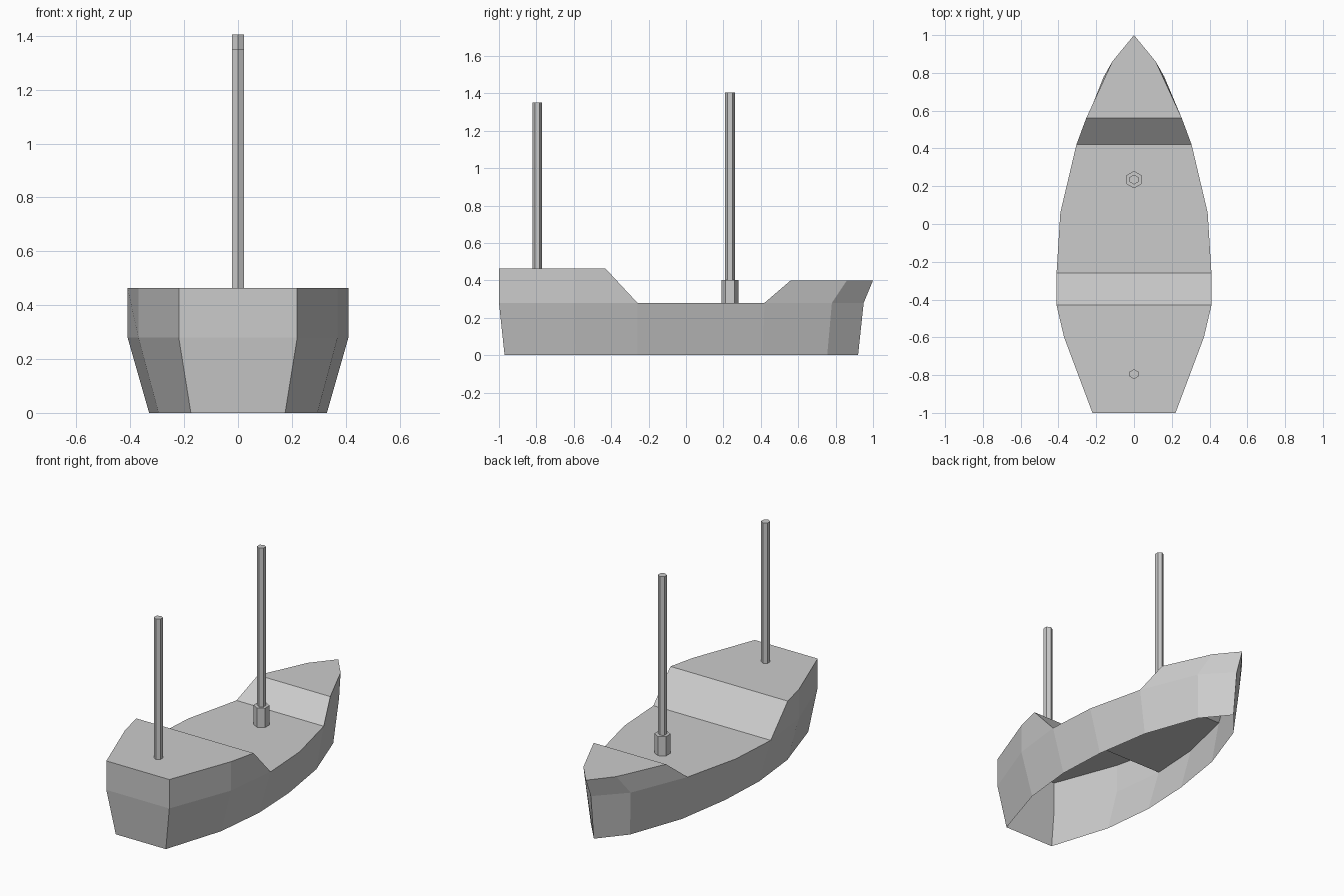
import bpy, bmesh

if "Cube" in bpy.data.objects:
    bpy.data.objects.remove(bpy.data.objects["Cube"])

# Half-breadth outlines (x, y, z), bow to stern
keel = [(0, .92, 0), (.137, .755, 0), (.26, .41, 0), (.315, .06, 0),
        (.33, -.26, 0), (.295, -.59, 0), (.175, -.97, 0)]
rail = [(0, .95, .28), (.16, .78, .28), (.305, .42, .28), (.39, .06, .28),
        (.41, -.26, .28), (.37, -.6, .28), (.22, -1, .28)]
bow_top = [(0, 1, .4), (.115, .86, .4), (.253, .56, .4)]
stern_top = [(.41, -.43, .463), (.37, -.6, .463), (.22, -1, .463)]


def finish(name, bm):
    mesh = bpy.data.meshes.new(name)
    bm.to_mesh(mesh)
    bm.free()
    obj = bpy.data.objects.new(name, mesh)
    bpy.context.collection.objects.link(obj)
    return obj


# Hull: one shell, open underneath, with raised bow and stern decks
bm = bmesh.new()


def face(points):
    bm.faces.new([bm.verts.new(p) for p in points])


def across(points):
    """Face spanning both sides of the centre line."""
    face(points + [(-x, y, z) for x, y, z in reversed(points) if x > 0])


def both_sides(points):
    face(points)
    face([(-x, y, z) for x, y, z in reversed(points)])


# Lower planking
for i in range(len(keel) - 1):
    both_sides([keel[i], keel[i + 1], rail[i + 1], rail[i]])

# Upper bow and stern sides
both_sides([rail[0], rail[1], bow_top[1], bow_top[0]])
both_sides([rail[1], rail[2], bow_top[2], bow_top[1]])
both_sides([rail[4], rail[5], stern_top[1], stern_top[0]])
both_sides([rail[5], rail[6], stern_top[2], stern_top[1]])

# Decks and slopes
across(bow_top)
across([bow_top[2], rail[2]])
across(rail[2:5])
across([rail[4], stern_top[0]])
across(stern_top)

# Transom
across([stern_top[2], rail[6]])
across([rail[6], keel[6]])

bmesh.ops.remove_doubles(bm, verts=bm.verts, dist=1e-4)
bmesh.ops.recalc_face_normals(bm, faces=bm.faces)
# make sure the shell faces outward (main deck up)
deck = max(bm.faces, key=lambda f: f.calc_area())
if deck.normal.z < 0:
    bmesh.ops.reverse_faces(bm, faces=bm.faces)
finish("hull", bm)


# Six-sided masts
def post(name, y, radius, z0, z1):
    bm = bmesh.new()
    bmesh.ops.create_cone(bm, cap_ends=True, segments=6, radius1=radius,
                          radius2=radius, depth=z1 - z0)
    finish(name, bm).location = (0, y, (z0 + z1) / 2)


post("main_mast_collar", .235, .046, .28, .402)
post("main_mast", .235, .026, .28, 1.405)
post("rear_mast", -.795, .026, .463, 1.35)
